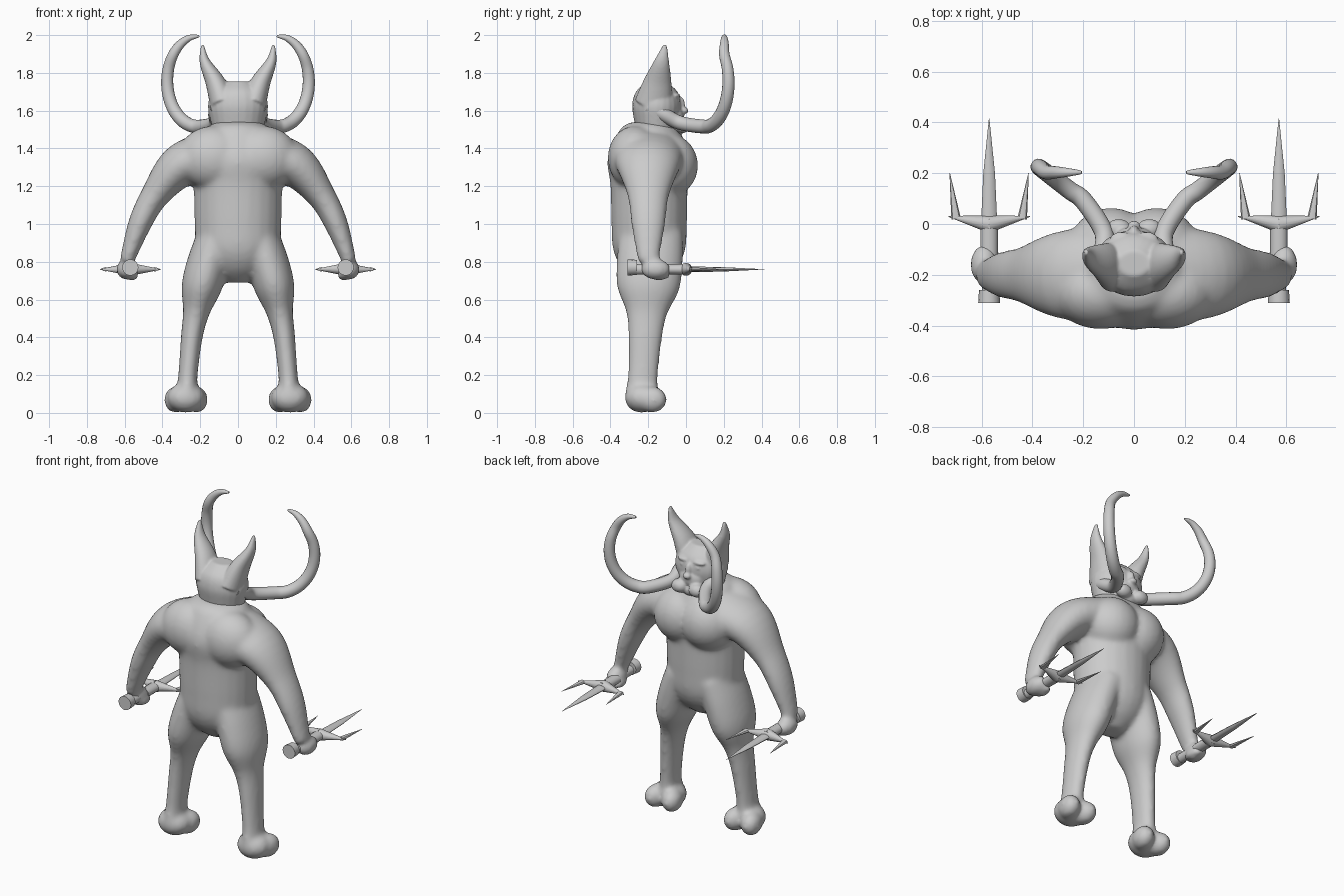
import bpy, bmesh, math
from mathutils import Vector, Matrix

cube = bpy.data.objects.get("Cube")
if cube:
    bpy.data.objects.remove(cube, do_unlink=True)

shade = 0.6
colour = (shade, shade, shade, 1)
grey = bpy.data.materials.new("plain_grey")
grey.use_nodes = True
grey.diffuse_color = colour
grey.node_tree.nodes["Principled BSDF"].inputs["Base Color"].default_value = colour


def spline(points, steps=6):
    """Catmull-Rom curve through vectors of any length."""
    points = [Vector(p) for p in points]
    last = len(points) - 1
    curve = []
    for i in range(last):
        start, end = points[i], points[i + 1]
        leave = (end - points[max(i - 1, 0)]) / 2
        arrive = (points[min(i + 2, last)] - start) / 2
        for k in range(steps):
            t = k / steps
            ease = t * t * (3 - 2 * t)
            curve.append(start + (end - start) * ease
                         + leave * (t * (1 - t) ** 2) - arrive * (t * t * (1 - t)))
    return curve + [points[last]]


def loft(bm, centres, radii, squash=1.0, up=Vector((0, 1, 0)), sides=24):
    """Skin elliptical rings along a path; squash widens or narrows across it."""
    rings = []
    last = len(centres) - 1
    for i, (centre, radius) in enumerate(zip(centres, radii)):
        along = (centres[min(i + 1, last)] - centres[max(i - 1, 0)]).normalized()
        across = along.cross(up).normalized()
        upright = across.cross(along)
        ring = []
        for k in range(sides):
            turn = math.tau * k / sides
            offset = upright * math.cos(turn) + across * (math.sin(turn) * squash)
            ring.append(bm.verts.new(centre + offset * radius))
        rings.append(ring)
    for lower, upper in zip(rings, rings[1:]):
        for k in range(sides):
            n = (k + 1) % sides
            bm.faces.new((lower[k], lower[n], upper[n], upper[k]))
    bm.faces.new(rings[0])
    bm.faces.new(rings[last])


def limb(bm, rows, squash, depth, lean=0.0):
    """Rows are x, z, radius; y follows from depth and forward lean."""
    curve = spline(rows)
    centres = [Vector((x, depth + lean * z, z)) for x, z, radius in curve]
    loft(bm, centres, [row[2] for row in curve], squash)


def ball(bm, centre, radii, turn=0.0):
    matrix = (Matrix.Translation(centre) @ Matrix.Rotation(turn, 4, 'Z')
              @ Matrix.Diagonal((*radii, 1)))
    bmesh.ops.create_uvsphere(bm, u_segments=24, v_segments=14, radius=1, matrix=matrix)


def rod(bm, start, end, wide, narrow, flat=1.0, sides=16):
    """Tapered horizontal bar, flattened in height."""
    start, end = Vector(start), Vector(end)
    span = end - start
    matrix = (Matrix.Translation((start + end) / 2) @ Matrix.Diagonal((1, 1, flat, 1))
              @ span.to_track_quat('Z', 'Y').to_matrix().to_4x4())
    bmesh.ops.create_cone(bm, cap_ends=True, segments=sides, radius1=wide,
                          radius2=narrow, depth=span.length, matrix=matrix)


def add_other_side(bm):
    """Copy everything built so far to the opposite side."""
    copy = bmesh.ops.duplicate(bm, geom=bm.verts[:] + bm.edges[:] + bm.faces[:])
    for part in copy["geom"]:
        if isinstance(part, bmesh.types.BMVert):
            part.co.x = -part.co.x


def finish(name, bm):
    bmesh.ops.recalc_face_normals(bm, faces=bm.faces[:])
    mesh = bpy.data.meshes.new(name)
    bm.to_mesh(mesh)
    bm.free()
    mesh.materials.append(grey)
    obj = bpy.data.objects.new(name, mesh)
    bpy.context.collection.objects.link(obj)
    bpy.ops.object.select_all(action='DESELECT')
    obj.select_set(True)
    bpy.context.view_layer.objects.active = obj
    bpy.ops.object.shade_smooth_by_angle(angle=math.radians(40))
    return obj


def blend(obj, voxel, passes):
    """Fuse overlapping volumes into one soft skin."""
    remesh = obj.modifiers.new("fuse", 'REMESH')
    remesh.mode = 'VOXEL'
    remesh.voxel_size = voxel
    remesh.use_smooth_shade = True
    soften = obj.modifiers.new("soften", 'SMOOTH')
    soften.factor = 0.5
    soften.iterations = passes


# Body: arms and legs, then the torso between them
body = bmesh.new()
limb(body, [(.1, 1.37, .2), (.3, 1.31, .17), (.44, 1.15, .11), (.52, 1, .09), (.59, .8, .055)],
     squash=.69, depth=-.2)
limb(body, [(.1, .95, .17), (.155, .8, .175), (.195, .66, .165), (.222, .53, .11),
            (.245, .4, .09), (.265, .2, .08), (.27, .1, .09)],
     squash=.64, depth=-.24, lean=.06)
# Broad chest and shoulder blade
ball(body, (.09, -.1, 1.31), (.17, .165, .17))
ball(body, (.13, -.27, 1.35), (.19, .145, .17))
# Fist with curled fingers
ball(body, (.59, -.16, .76), (.055, .08, .055))
ball(body, (.56, -.14, .73), (.035, .06, .03))
# Cloven foot: heel and two splayed toes
ball(body, (.275, -.235, .08), (.1, .09, .08))
for x, turn in ((.22, .2), (.33, -.2)):
    ball(body, (x, -.18, .07), (.06, .08, .07), turn)
add_other_side(body)
limb(body, [(0, .69, .06), (0, .76, .14), (0, .86, .19), (0, 1, .2), (0, 1.2, .205),
            (0, 1.35, .22), (0, 1.5, .155), (0, 1.54, .09)], squash=1.15, depth=-.195)
blend(finish("body", body), voxel=.013, passes=12)

# Head: ears, cheeks, lips, brows and eyes, then the skull and nose
head = bmesh.new()
limb(head, [(.08, 1.64, .1), (.12, 1.75, .075), (.176, 1.86, .04), (.188, 1.95, .01)],
     squash=.7, depth=-.5, lean=.2)
ball(head, (.06, -.02, 1.52), (.05, .04, .04))
ball(head, (.05, -.06, 1.68), (.045, .03, .015))
ball(head, (.05, -.05, 1.65), (.022, .02, .014))
add_other_side(head)
limb(head, [(0, 1.46, .1), (0, 1.55, .12), (0, 1.63, .13), (0, 1.7, .11), (0, 1.755, .05)],
     squash=1.22, depth=-.155)
ball(head, (0, -.06, 1.57), (.08, .05, .06))
ball(head, (0, -.06, 1.5), (.07, .05, .04))
ball(head, (0, -.03, 1.63), (.02, .025, .045))
ball(head, (0, -.01, 1.6), (.026, .024, .018))
blend(finish("head", head), voxel=.007, passes=5)

# Tusks: a root running down the cheek, then an upright loop
tusks = bmesh.new()
path = [(.11, -.2, 1.62), (.12, -.12, 1.58), (.12, -.03, 1.535)]
count = 10
for i in range(count + 1):
    angle = -1.65 + 3.25 * i / count
    reach = math.cos(min(angle, .6))
    path.append((.21 + .165 * math.cos(angle), .1 + .125 * reach, 1.755 + .24 * math.sin(angle)))
path = spline(path)
radii = []
for i in range(len(path)):
    t = i / (len(path) - 1)
    radii.append(.005 + (.034 - .01 * t) * (1 - t ** 8))
loft(tusks, path, radii, up=Vector((.6, -.8, 0)), sides=16)
add_other_side(tusks)
finish("tusks", tusks)

# Tridents held in the fists: pommel, grip, collar, guard and blades
tridents = bmesh.new()
x, z = .57, .76
rod(tridents, (x, -.31, z + .01), (x, -.26, z + .01), .043, .04)
rod(tridents, (x, -.27, z), (x, -.12, z), .028, .028)
rod(tridents, (x, -.12, z), (x, .02, z), .034, .034, flat=.8)
rod(tridents, (x, .02, z), (x, .2, z), .031, .023, flat=.5, sides=8)
rod(tridents, (x, .2, z), (x, .415, z), .023, .001, flat=.5, sides=8)
for d in (1, -1):
    rod(tridents, (x, 0, z), (x + d * .16, .03, z), .034, .002)
    rod(tridents, (x + d * .13, .02, z), (x + d * .155, .2, z), .019, .001, flat=.6, sides=8)
add_other_side(tridents)
finish("tridents", tridents)
